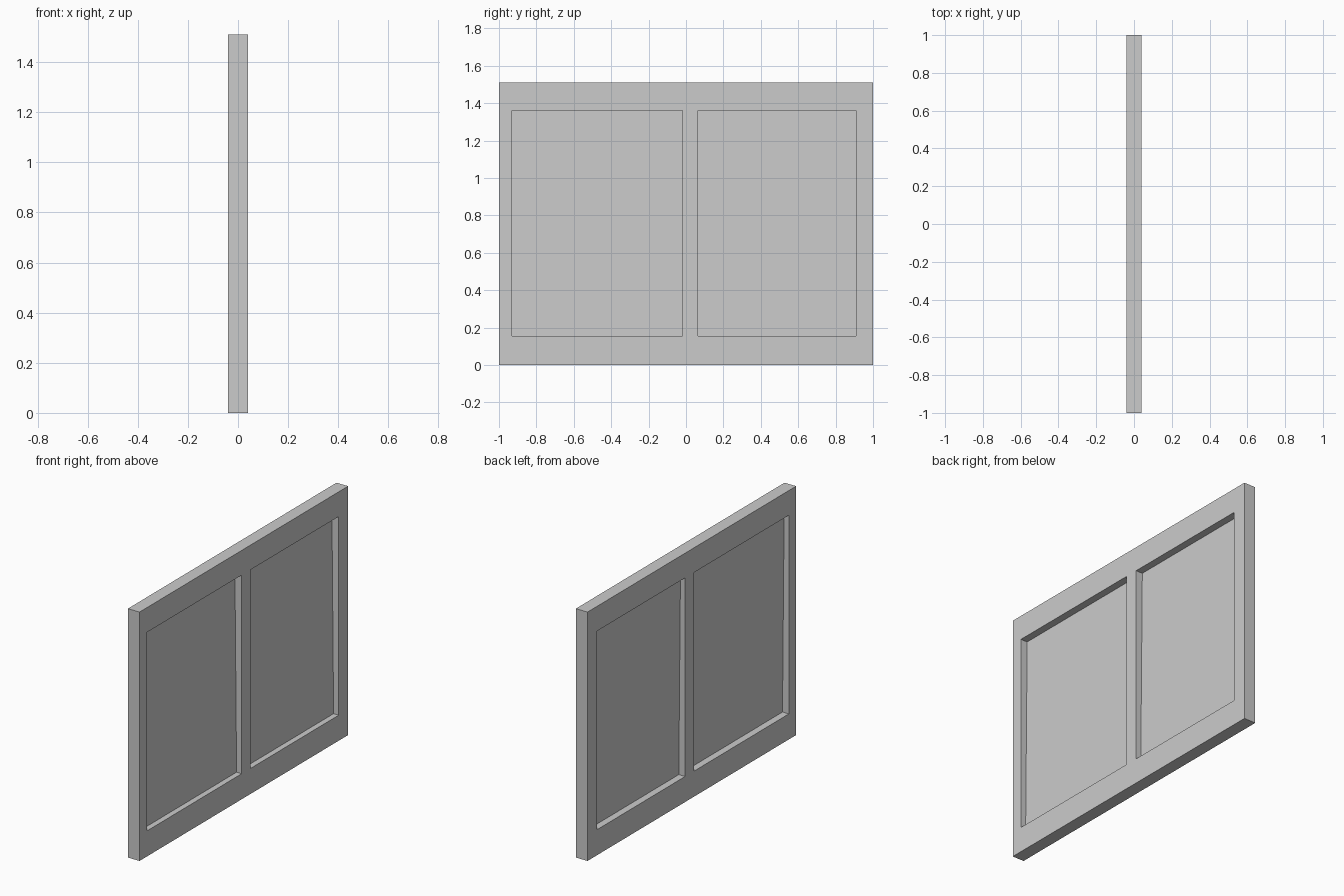
import bpy
import bmesh

if "Cube" in bpy.data.objects:
    bpy.data.objects.remove(bpy.data.objects["Cube"])

X = 0.039                                        # half thickness of the frame
YS = [-1.0, -0.93, -0.02, 0.064, 0.91, 1.0]      # stile edges
ZS = [0.0, 0.155, 1.36, 1.51]                    # rail edges
PANE_BOTTOM_X, PANE_TOP_X = 0.004, -0.007        # panes lean slightly


def add_object(name, bm):
    bmesh.ops.recalc_face_normals(bm, faces=bm.faces)
    mesh = bpy.data.meshes.new(name)
    bm.to_mesh(mesh)
    bm.free()
    obj = bpy.data.objects.new(name, mesh)
    bpy.context.collection.objects.link(obj)
    return obj


# Frame: a grid of cells with two openings left out, extruded to thickness
bm = bmesh.new()
grid = [[bm.verts.new((-X, y, z)) for z in ZS] for y in YS]
for i in range(len(YS) - 1):
    for j in range(len(ZS) - 1):
        if j == 1 and i in (1, 3):
            continue
        bm.faces.new((grid[i][j], grid[i + 1][j],
                      grid[i + 1][j + 1], grid[i][j + 1]))
ext = bmesh.ops.extrude_face_region(bm, geom=bm.faces[:], use_keep_orig=True)
verts = [g for g in ext["geom"] if isinstance(g, bmesh.types.BMVert)]
bmesh.ops.translate(bm, verts=verts, vec=(2 * X, 0, 0))
add_object("window_frame", bm)

# Panes: one thin, slightly leaning sheet in each opening
for name, i in (("left_pane", 1), ("right_pane", 3)):
    y0, y1 = YS[i], YS[i + 1]
    bm = bmesh.new()
    corners = [(PANE_BOTTOM_X, y0, ZS[1]), (PANE_BOTTOM_X, y1, ZS[1]),
               (PANE_TOP_X, y1, ZS[2]), (PANE_TOP_X, y0, ZS[2])]
    bm.faces.new([bm.verts.new(c) for c in corners])
    pane = add_object(name, bm)
    sheet = pane.modifiers.new("thickness", 'SOLIDIFY')
    sheet.thickness = 0.001
    sheet.offset = 0
